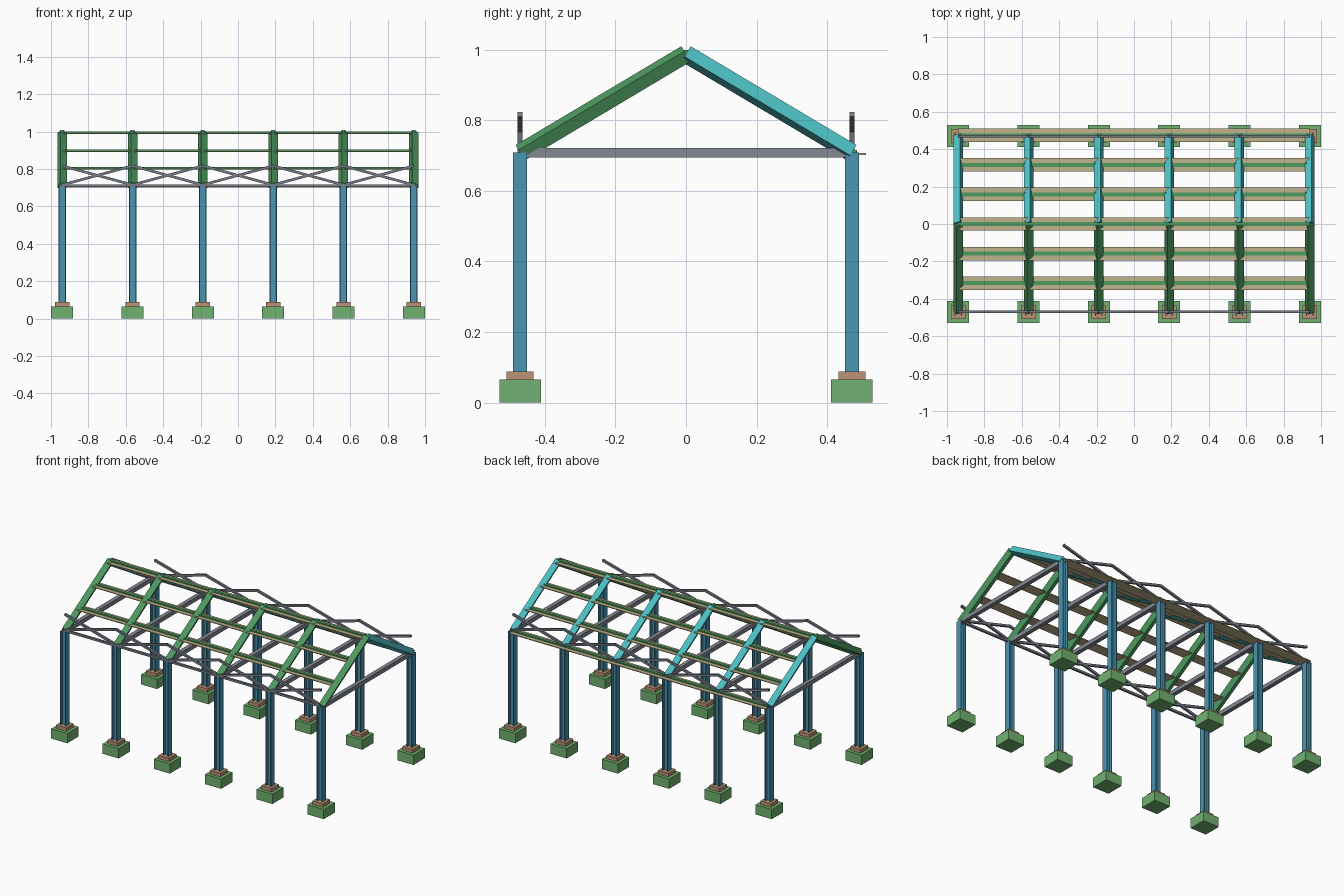
import bpy, bmesh, math
from mathutils import Vector, Matrix

cube = bpy.data.objects.get("Cube")
if cube:
    bpy.data.objects.remove(cube)


def material(name, rgb):
    color = [c ** 2.2 for c in rgb] + [1]
    m = bpy.data.materials.new(name)
    m.use_nodes = True
    m.diffuse_color = color
    m.node_tree.nodes["Principled BSDF"].inputs["Base Color"].default_value = color
    return m


FOOTING = material("footing green", (0.44, 0.69, 0.44))
PAD = material("pad brown", (0.73, 0.57, 0.45))
COLUMN = material("column blue", (0.30, 0.58, 0.69))
GREEN = material("rafter green", (0.31, 0.60, 0.38))
CYAN = material("rafter cyan", (0.31, 0.75, 0.77))
STEEL = material("tie grey", (0.51, 0.53, 0.57))
BRACE = material("brace grey", (0.47, 0.49, 0.53))
TAN = material("purlin tan", (0.75, 0.70, 0.54))


def finish(bm, name, mat):
    bmesh.ops.recalc_face_normals(bm, faces=bm.faces)
    mesh = bpy.data.meshes.new(name)
    bm.to_mesh(mesh)
    bm.free()
    mesh.materials.append(mat)
    ob = bpy.data.objects.new(name, mesh)
    bpy.context.collection.objects.link(ob)
    return ob


def box(name, center, size, mat):
    bm = bmesh.new()
    bmesh.ops.create_cube(bm, size=1)
    bmesh.ops.scale(bm, vec=size, verts=bm.verts)
    bmesh.ops.translate(bm, vec=center, verts=bm.verts)
    return finish(bm, name, mat)


def bar(name, a, b, side, width, mat, twist=0):
    """Square bar from a to b, rolled about its own axis."""
    a, b = Vector(a), Vector(b)
    axis = (b - a).normalized()
    side = Matrix.Rotation(twist, 3, axis) @ Vector(side)
    up = axis.cross(side)
    bm = bmesh.new()
    bmesh.ops.create_cube(bm, size=1)
    for v in bm.verts:
        x, y, z = v.co
        v.co = (a + b) / 2 + axis * z * (b - a).length + (side * x + up * y) * width
    return finish(bm, name, mat)


def h_column(name, x, y, bottom, top, half, flange, web):
    """H-section with its flanges facing along x."""
    inner = half - flange
    quarter = [(half, -half), (half, half), (inner, half), (inner, web)]
    right = quarter + [(inner, -web), (inner, -half)]
    # Right flange, then the mirrored left flange, joined by the web
    outline = [(inner, -web), (inner, -half)] + quarter
    outline += [(-px, -py) for px, py in outline]
    bm = bmesh.new()
    face = bm.faces.new([bm.verts.new((x + px, y + py, bottom)) for px, py in outline])
    ext = bmesh.ops.extrude_face_region(bm, geom=[face])
    verts = [e for e in ext["geom"] if isinstance(e, bmesh.types.BMVert)]
    bmesh.ops.translate(bm, vec=(0, 0, top - bottom), verts=verts)
    return finish(bm, name, COLUMN)


FRAMES = [-0.94 + 0.376 * i for i in range(6)]
EAVE_Y, EAVE_Z, RIDGE_Z = 0.47, 0.708, 0.988
ROLL = math.radians(26)

# Footings, columns, rafters and ties of each frame
for x in FRAMES:
    for s, label in ((-1, "front"), (1, "back")):
        y = s * EAVE_Y
        box(label + "_footing", (x, y, 0.0325), (0.118, 0.118, 0.065), FOOTING)
        box(label + "_pad", (x, y, 0.0765), (0.076, 0.076, 0.023), PAD)
        h_column(label + "_column", x, y, 0.088, 0.708, 0.02, 0.006, 0.003)
        bar(label + "_rafter", (x, y, EAVE_Z), (x, 0, RIDGE_Z), (1, 0, 0), 0.038,
            GREEN if s < 0 else CYAN, ROLL)
    box("tie_beam", (x, 0, 0.708), (0.027, 0.94, 0.027), STEEL)

# Purlins: a flat strip with a narrow rail on top
for i in range(-2, 4):
    y = 0.158 * i
    z = RIDGE_Z - abs(y) * 0.6 + 0.003
    box("purlin_strip", (0, y, z - 0.002), (1.88, 0.072, 0.005), TAN)
    box("purlin_rail", (0, y, z + 0.0045), (1.88, 0.02, 0.008), GREEN)

# Crossed bracing along both eaves
LOW, HIGH = 0.715, 0.817
for s, label in ((-1, "front"), (1, "back")):
    y = s * EAVE_Y
    for x0, x1 in zip(FRAMES, FRAMES[1:]):
        for za, zb in ((LOW, HIGH), (HIGH, LOW)):
            bar(label + "_brace", (x0, y, za), (x1, y, zb), (0, 1, 0), 0.014, BRACE)
box("front_eave_rail", (0, -EAVE_Y, 0.71), (1.88, 0.014, 0.014), BRACE)
